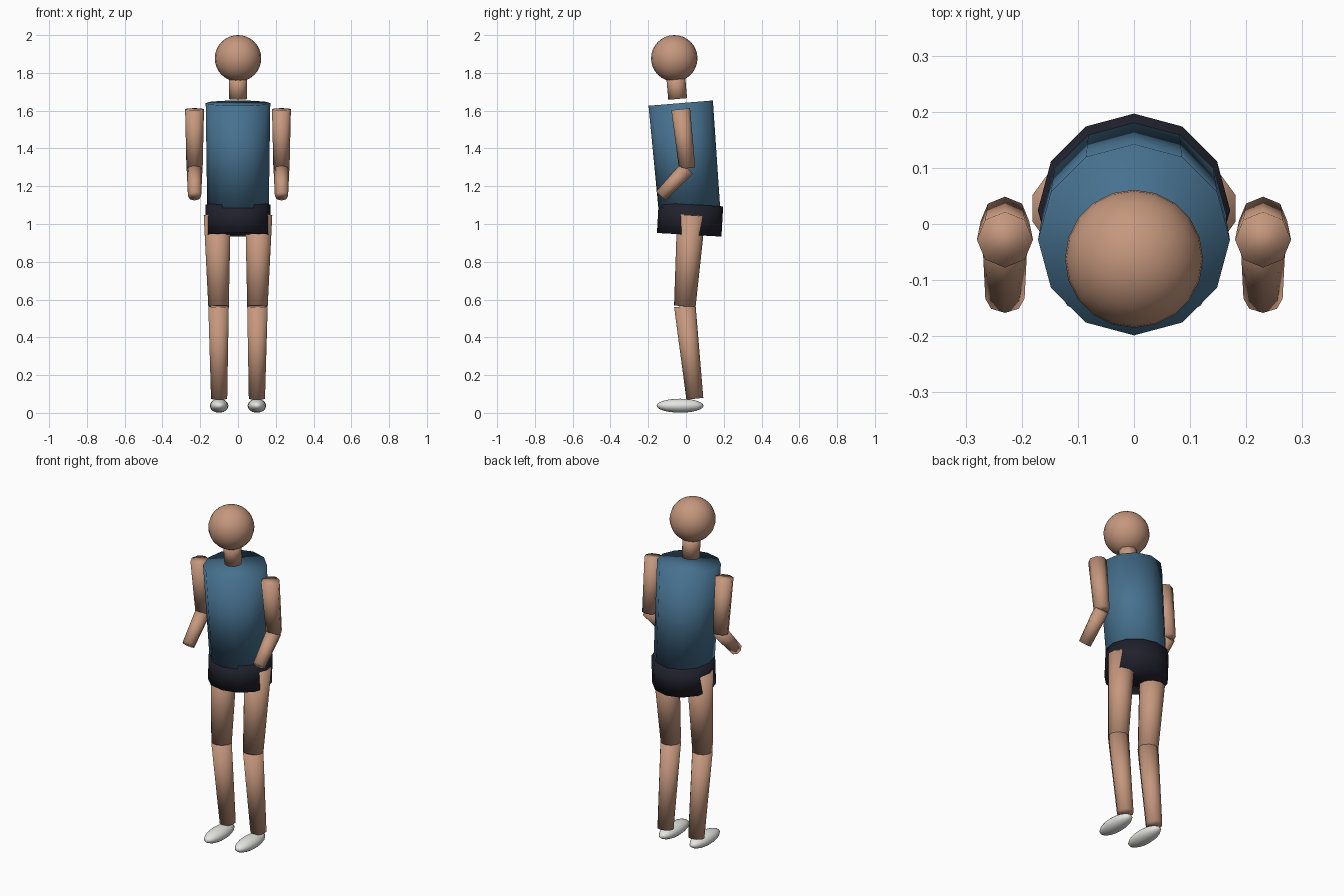
import bpy, bmesh, math
from mathutils import Vector, Matrix

if "Cube" in bpy.data.objects:
    bpy.data.objects.remove(bpy.data.objects["Cube"])


def material(name, rgb):
    m = bpy.data.materials.new(name)
    m.diffuse_color = (*rgb, 1)
    m.use_nodes = True
    m.node_tree.nodes["Principled BSDF"].inputs["Base Color"].default_value = m.diffuse_color
    return m


SKIN = material("skin", (0.56, 0.31, 0.205))
BLUE = material("shirt_blue", (0.062, 0.165, 0.275))
NAVY = material("shorts_navy", (0.015, 0.015, 0.026))
WHITE = material("shoe_white", (0.78, 0.78, 0.75))


def finish(name, bm, mat):
    for f in bm.faces:
        f.smooth = True
    me = bpy.data.meshes.new(name)
    bm.to_mesh(me)
    bm.free()
    me.materials.append(mat)
    ob = bpy.data.objects.new(name, me)
    bpy.context.collection.objects.link(ob)
    return ob


def tube(name, low, high, r_low, r_high, sides, mat):
    """Closed tapered cylinder between two points, softly shaded over its caps."""
    low, high = Vector(low), Vector(high)
    axis = high - low
    # lean the tube in x and y while keeping a corner facing the back
    turn = Vector((0, 0, 1)).rotation_difference(axis).to_matrix().to_4x4()
    spin = Matrix.Rotation(math.pi / 2, 4, 'Z')
    bm = bmesh.new()
    rings = []
    for z, r in ((-axis.length / 2, r_low), (axis.length / 2, r_high)):
        rings.append([bm.verts.new((r * math.cos(2 * math.pi * i / sides),
                                    r * math.sin(2 * math.pi * i / sides), z))
                      for i in range(sides)])
    for i in range(sides):
        j = (i + 1) % sides
        bm.faces.new((rings[0][i], rings[0][j], rings[1][j], rings[1][i]))
    bm.faces.new(rings[0][::-1])
    bm.faces.new(rings[1])
    bm.transform(Matrix.Translation((low + high) / 2) @ turn @ spin)
    return finish(name, bm, mat)


def ball(name, centre, radii, u, v, mat):
    bm = bmesh.new()
    bmesh.ops.create_uvsphere(bm, u_segments=u, v_segments=v, radius=1)
    bm.transform(Matrix.Translation(centre) @ Matrix.Diagonal((*radii, 1)))
    return finish(name, bm, mat)


# Head, neck and clothed body
ball("head", (0, -0.062, 1.877), (0.123, 0.123, 0.123), 20, 16, SKIN)
tube("neck", (0, -0.044, 1.662), (0, -0.055, 1.79), 0.05, 0.05, 10, SKIN)
tube("torso", (0, 0.018, 1.08), (0, -0.028, 1.64), 0.163, 0.171, 12, BLUE)
tube("shorts", (0, 0.017, 0.943), (0, 0.026, 1.103), 0.171, 0.171, 12, NAVY)

# Limbs and shoes on both sides
for side, s in (("left", 1), ("right", -1)):
    elbow = (s * 0.23, 0.006, 1.295)
    tube(side + "_upper_arm", elbow, (s * 0.23, -0.028, 1.608), 0.043, 0.05, 8, SKIN)
    tube(side + "_forearm", (s * 0.23, -0.133, 1.148), elbow, 0.035, 0.042, 8, SKIN)
    knee = (s * 0.103, -0.006, 0.565)
    tube(side + "_thigh", knee, (s * 0.11, 0.028, 1.047), 0.057, 0.075, 10, SKIN)
    tube(side + "_shin", (s * 0.1, 0.047, 0.075), knee, 0.045, 0.057, 10, SKIN)
    ball(side + "_shoe", (s * 0.1, -0.031, 0.038), (0.049, 0.124, 0.037), 16, 12, WHITE)
